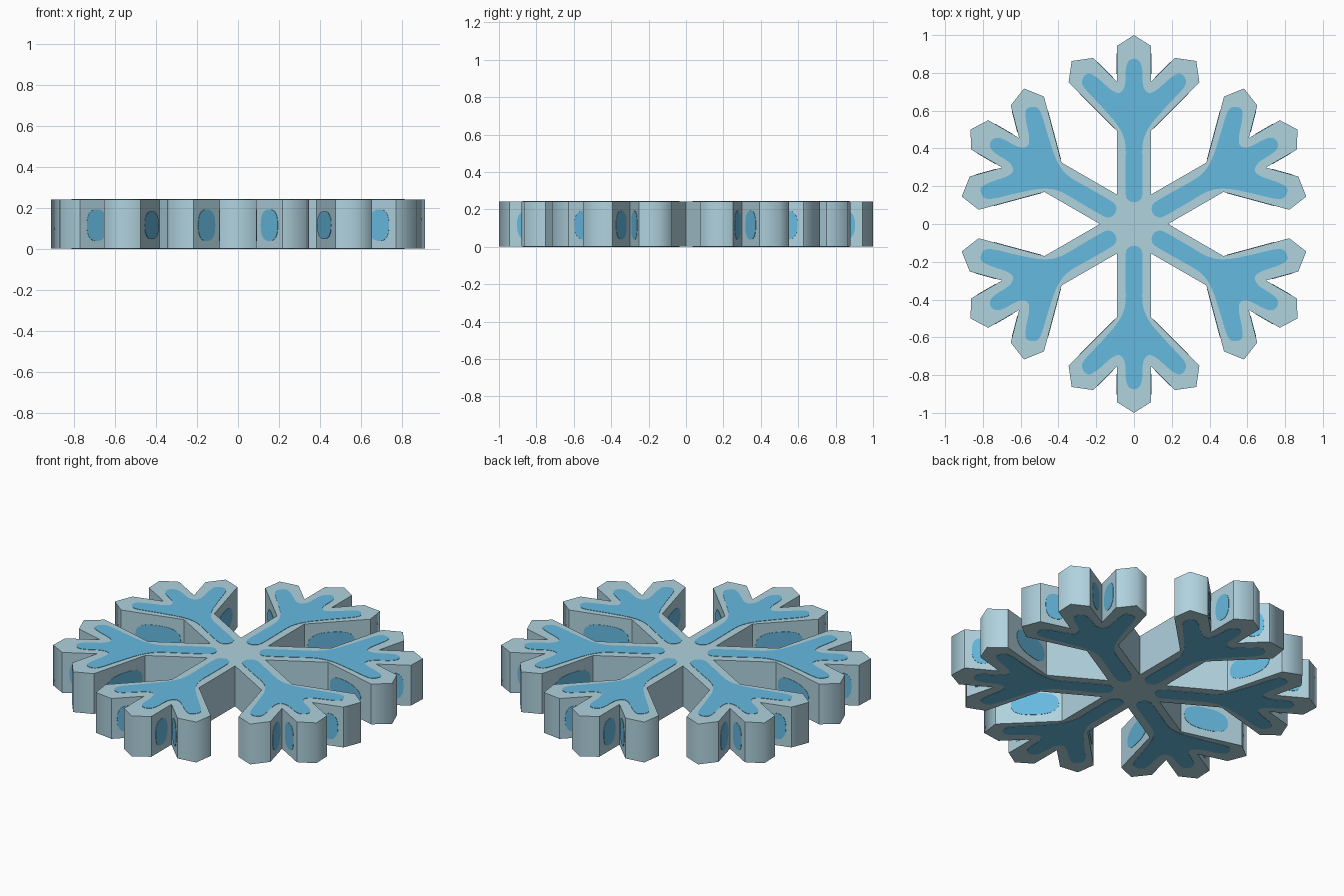
import bpy, bmesh, math
from mathutils import Vector, Matrix

if "Cube" in bpy.data.objects:
    bpy.data.objects.remove(bpy.data.objects["Cube"])

BOTTOM, TOP = 0.002, 0.242


def material(name, rgb):
    m = bpy.data.materials.new(name)
    m.diffuse_color = (*rgb, 1)
    m.use_nodes = True
    m.node_tree.nodes["Principled BSDF"].inputs["Base Color"].default_value = m.diffuse_color
    return m


PALE = material("pale ice", (0.434, 0.645, 0.73))
BLUE = material("bright blue", (0.133, 0.49, 0.745))


def finish(bm, name, mat):
    bmesh.ops.recalc_face_normals(bm, faces=bm.faces)
    me = bpy.data.meshes.new(name)
    bm.to_mesh(me)
    bm.free()
    me.materials.append(mat)
    ob = bpy.data.objects.new(name, me)
    bpy.context.collection.objects.link(ob)
    return ob


def slab(bm, pts, offset):
    """Closed slab from a planar loop, extruded by the offset vector."""
    lo = [bm.verts.new(p) for p in pts]
    hi = [bm.verts.new(Vector(p) + Vector(offset)) for p in pts]
    n = len(pts)
    bm.faces.new(lo[::-1])
    bm.faces.new(hi)
    for i in range(n):
        j = (i + 1) % n
        bm.faces.new((lo[i], lo[j], hi[j], hi[i]))
    return lo, hi


def spline(pts, steps=5):
    """Closed Catmull-Rom curve through 2D points."""
    out, n = [], len(pts)
    for i in range(n):
        a, b, c, d = (Vector(pts[(i + k) % n]) for k in (-1, 0, 1, 2))
        for s in range(steps):
            t = s / steps
            out.append(0.5 * (2 * b + (c - a) * t + (2 * a - 5 * b + 4 * c - d) * t * t
                              + (3 * b - a - 3 * c + d) * t ** 3))
    return out


def spin(k):
    return Matrix.Rotation(k * math.pi / 3, 2)


# Right half of the arm that points along +y, inner corner to tip
HALF = [(0.09, 0.156), (0.09, 0.495), (0.346, 0.75), (0.33, 0.863),
        (0.217, 0.879), (0.09, 0.754), (0.09, 0.943), (0, 1)]
SMOOTH = (3, 7, 11)   # rounded tip corners
LEFT = [(-x, y) for x, y in HALF[-2:0:-1]]
ARM = [Vector(p) for p in HALF + LEFT]

# Snowflake body
bm = bmesh.new()
outline = [(spin(k) @ p).to_3d() + Vector((0, 0, BOTTOM)) for k in range(6) for p in ARM]
lo, hi = slab(bm, outline, (0, 0, TOP - BOTTOM))
for f in bm.faces:
    f.smooth = True
for e in bm.edges:
    e.smooth = False
for i, (a, b) in enumerate(zip(lo, hi)):
    if i % len(ARM) in SMOOTH:
        bm.edges.get((a, b)).smooth = True
finish(bm, "snowflake_body", PALE)

# Blue branching inlays on the top and underside
INLAY = [(0, 0.115), (0.034, 0.13), (0.045, 0.17), (0.045, 0.3), (0.047, 0.43),
         (0.085, 0.52), (0.17, 0.62), (0.262, 0.72), (0.274, 0.765), (0.24, 0.797),
         (0.19, 0.77), (0.12, 0.71), (0.075, 0.695), (0.048, 0.735), (0.043, 0.82),
         (0.03, 0.86), (0, 0.875)]
loop = spline(INLAY + [(-x, y) for x, y in INLAY[-2:0:-1]])
for name, z in (("top_inlays", TOP - 0.001), ("bottom_inlays", 0)):
    bm = bmesh.new()
    for k in range(6):
        slab(bm, [(*(spin(k) @ p), z) for p in loop], (0, 0, 0.003))
    finish(bm, name, BLUE)

# Blue oval patches on the branch and notch walls
# (edge start, edge end, position along edge, half length, half height)
PATCHES = [(1, 2, 0.41, 0.13, 0.068), (5, 4, 0.5, 0.058, 0.077), (5, 6, 0.5, 0.055, 0.077)]
bm = bmesh.new()
for k in range(6):
    for side in (1, -1):
        for a, b, t, hl, hh in PATCHES:
            p, q = (spin(k) @ Vector((HALF[i][0] * side, HALF[i][1])) for i in (a, b))
            along = (q - p).normalized()
            out = Vector((along.y, -along.x)) * side * (-1 if a > b else 1)
            c = p.lerp(q, t) - out * 0.001
            pts = []
            for s in range(28):
                u, v = math.cos(s * math.tau / 28), math.sin(s * math.tau / 28)
                u = math.copysign(abs(u) ** 0.8, u)
                v = math.copysign(abs(v) ** 0.8, v)
                pts.append((*(c + along * hl * u), 0.116 + hh * v))
            slab(bm, pts, (*(out * 0.003), 0))
finish(bm, "wall_patches", BLUE)
